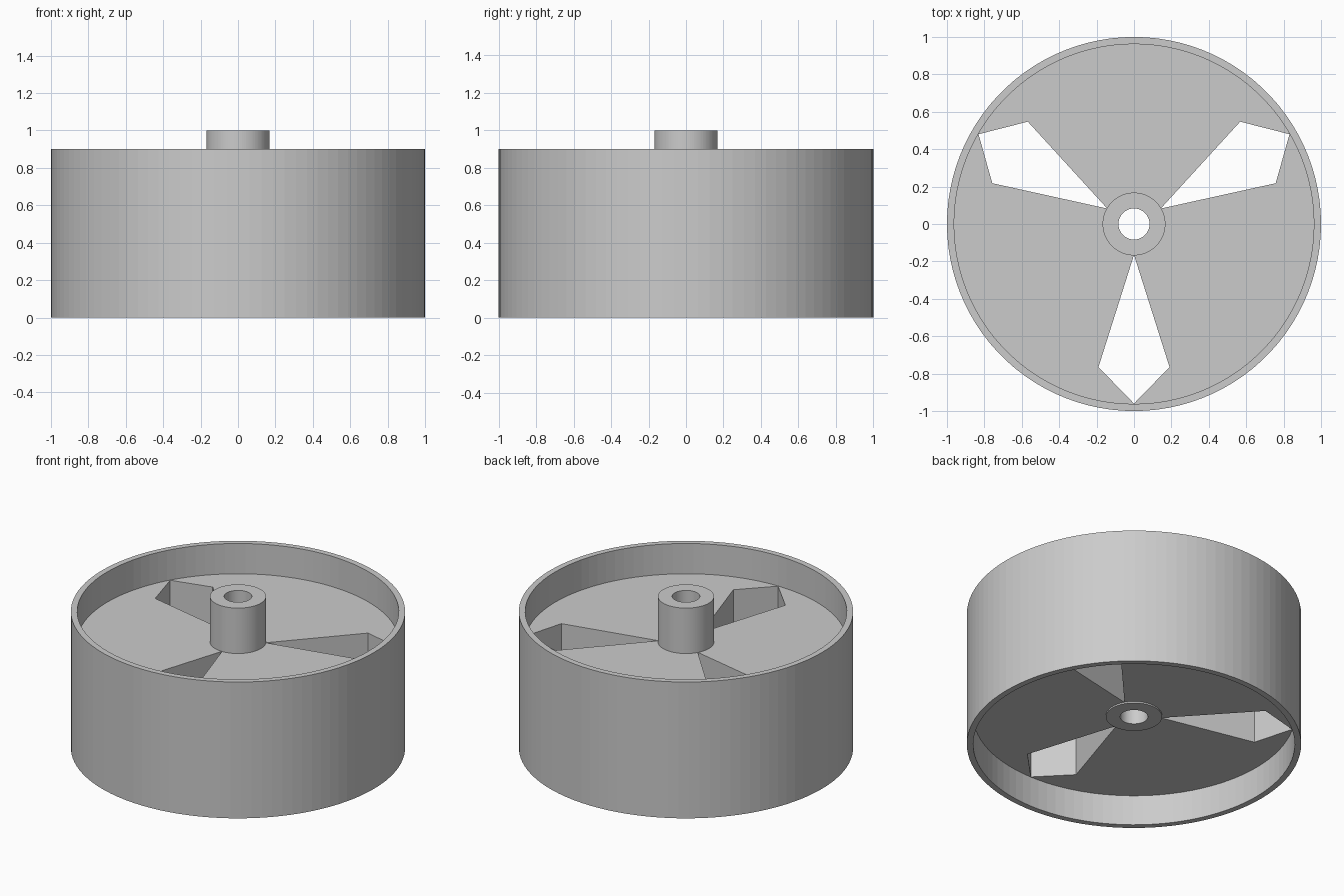
import bpy, bmesh
from math import cos, sin, tau

if "Cube" in bpy.data.objects:
    bpy.data.objects.remove(bpy.data.objects["Cube"])

SIDES = 100

grey = bpy.data.materials.new("plain grey")
grey.use_nodes = True
grey.diffuse_color = (0.6, 0.6, 0.6, 1)
grey.node_tree.nodes["Principled BSDF"].inputs["Base Color"].default_value = grey.diffuse_color


def add_object(name, bm):
    bmesh.ops.recalc_face_normals(bm, faces=bm.faces)
    mesh = bpy.data.meshes.new(name)
    bm.to_mesh(mesh)
    bm.free()
    mesh.materials.append(grey)
    obj = bpy.data.objects.new(name, mesh)
    bpy.context.collection.objects.link(obj)
    return obj


def tube(name, inner, outer, bottom, top):
    """Ring with a rectangular section turned around z."""
    bm = bmesh.new()
    section = [(inner, bottom), (outer, bottom), (outer, top), (inner, top)]
    rings = [[bm.verts.new((r * cos(tau * i / SIDES), r * sin(tau * i / SIDES), z))
              for r, z in section] for i in range(SIDES)]
    for i, ring in enumerate(rings):
        following = rings[(i + 1) % SIDES]
        for k in range(4):
            n = (k + 1) % 4
            bm.faces.new((ring[k], following[k], following[n], ring[n]))
    return add_object(name, bm)


# Outer wall, central hub and the web between them
tube("rim", 0.962, 1.0, 0.0, 0.9)
tube("hub", 0.083, 0.168, 0.19, 1.0)
web = tube("web", 0.12, 0.98, 0.2, 0.7)

# Three kite-shaped openings through the web
kite = [(0, -0.165), (0.19, -0.765), (0, -0.96), (-0.19, -0.765)]
bm = bmesh.new()
for turn in range(3):
    c, s = cos(tau * turn / 3), sin(tau * turn / 3)
    face = bm.faces.new([bm.verts.new((x * c - y * s, x * s + y * c, 0.1))
                         for x, y in kite])
    walls = bmesh.ops.extrude_face_region(bm, geom=[face])
    moved = [v for v in walls["geom"] if isinstance(v, bmesh.types.BMVert)]
    bmesh.ops.translate(bm, verts=moved, vec=(0, 0, 0.7))
cutter = add_object("opening_cutter", bm)
cutter.hide_render = True
cutter.hide_set(True)

cut = web.modifiers.new("openings", 'BOOLEAN')
cut.operation = 'DIFFERENCE'
cut.solver = 'EXACT'
cut.object = cutter
